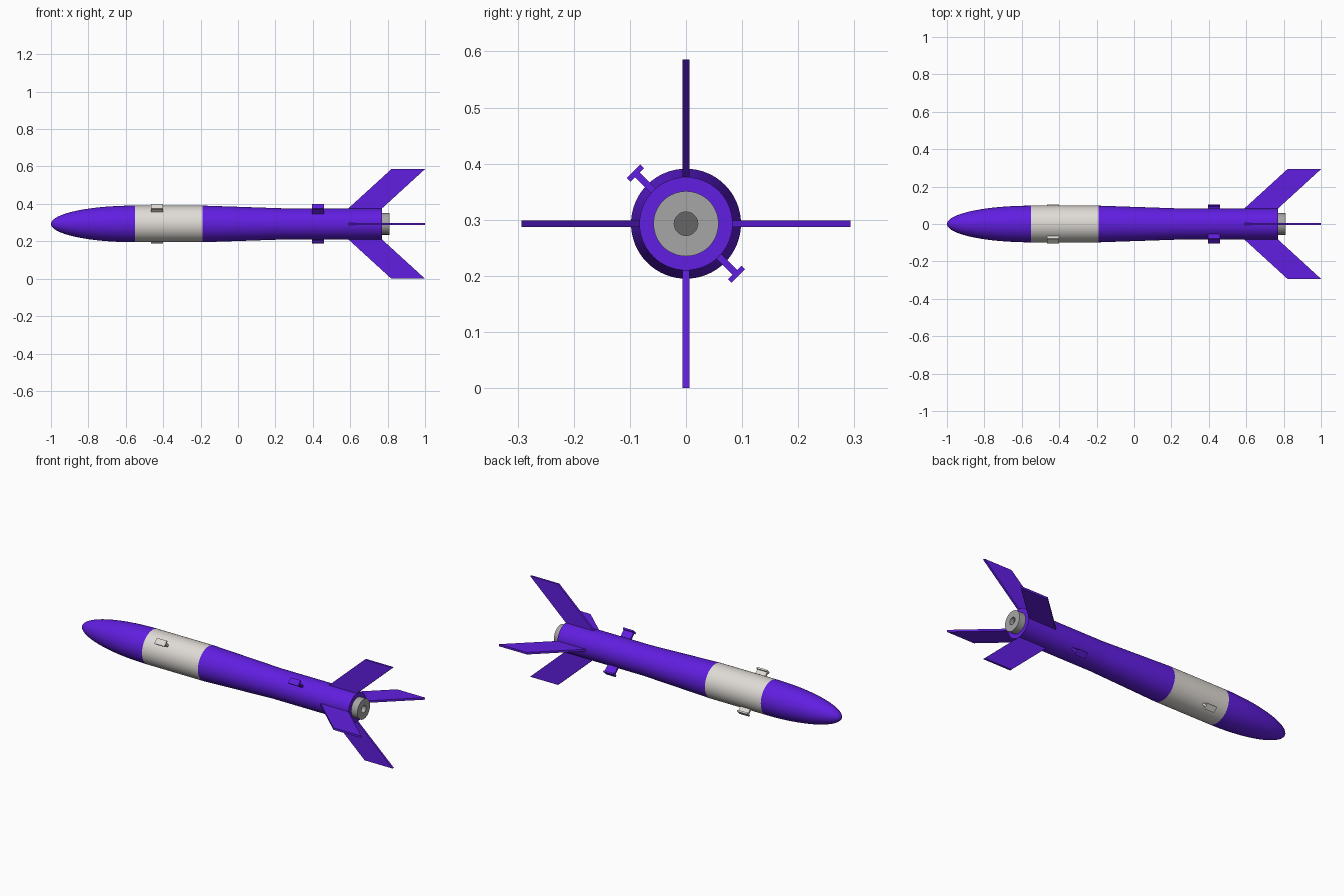
import bpy, bmesh
from math import cos, sin, pi, radians
from mathutils import Matrix

if "Cube" in bpy.data.objects:
    bpy.data.objects.remove(bpy.data.objects["Cube"])

AXIS_Z = 0.293
R_FRONT, R_REAR = 0.098, 0.083


def material(name, rgb):
    m = bpy.data.materials.new(name)
    m.diffuse_color = (*rgb, 1)
    m.use_nodes = True
    m.node_tree.nodes["Principled BSDF"].inputs["Base Color"].default_value = m.diffuse_color
    return m


PURPLE = material("purple", (0.12, 0.013, 0.75))
WHITE = material("off_white", (0.74, 0.71, 0.67))
GREY = material("grey", (0.38, 0.38, 0.38))
DARK = material("dark_grey", (0.13, 0.13, 0.13))


def finish(bm, name, mat, smooth=False):
    bmesh.ops.remove_doubles(bm, verts=bm.verts, dist=1e-6)
    bmesh.ops.recalc_face_normals(bm, faces=bm.faces)
    mesh = bpy.data.meshes.new(name)
    bm.to_mesh(mesh)
    bm.free()
    mesh.materials.append(mat)
    ob = bpy.data.objects.new(name, mesh)
    ob.location.z = AXIS_Z
    bpy.context.collection.objects.link(ob)
    if smooth:
        bpy.ops.object.select_all(action='DESELECT')
        ob.select_set(True)
        bpy.context.view_layer.objects.active = ob
        bpy.ops.object.shade_smooth_by_angle(angle=radians(35))
    return ob


def lathe(name, profile, mat, seg=64):
    """Turn (x, radius) points about the x axis."""
    bm = bmesh.new()
    vs = [bm.verts.new((x, 0, r)) for x, r in profile]
    es = [bm.edges.new(p) for p in zip(vs, vs[1:])]
    bmesh.ops.spin(bm, geom=vs + es, cent=(0, 0, 0), axis=(1, 0, 0),
                   angle=2 * pi, steps=seg, use_merge=True)
    return finish(bm, name, mat, True)


def prism(name, outline, thick, angle, mat):
    """Extrude an (x, radial) outline sideways, then turn it about the body axis."""
    bm = bmesh.new()
    face = bm.faces.new([bm.verts.new((x, -thick / 2, r)) for x, r in outline])
    new = bmesh.ops.extrude_face_region(bm, geom=[face])["geom"]
    bmesh.ops.translate(bm, vec=(0, thick, 0),
                        verts=[v for v in new if isinstance(v, bmesh.types.BMVert)])
    bm.transform(Matrix.Rotation(angle, 4, 'X'))
    return finish(bm, name, mat)


# Body sections
N = 20
nose = [(-0.55 - 0.45 * cos(pi / 2 * i / N), R_FRONT * sin(pi / 2 * i / N))
        for i in range(N + 1)]
lathe("nose_cone", nose + [(-0.55, 0)], PURPLE)
lathe("forward_band", [(-0.55, 0), (-0.55, R_FRONT), (-0.19, R_FRONT), (-0.19, 0)], WHITE)
lathe("tapered_section", [(-0.19, 0), (-0.19, R_FRONT), (0.25, R_REAR), (0.25, 0)], PURPLE)
lathe("tail_tube", [(0.25, 0), (0.25, R_REAR), (0.77, R_REAR), (0.77, 0)], PURPLE)

# Motor nozzle with recessed bore
lathe("nozzle", [(0.76, 0), (0.76, 0.058), (0.81, 0.058), (0.81, 0.021), (0.78, 0.021)], GREY)
lathe("nozzle_bore", [(0.78, 0), (0.78, 0.021), (0.785, 0.021), (0.785, 0)], DARK)

# Four swept fins
for i in range(4):
    prism(f"fin_{i + 1}", [(0.57, 0.065), (0.59, R_REAR), (0.82, 0.293), (1.0, 0.293),
                           (0.77, R_REAR), (0.77, 0.065)], 0.012, i * pi / 2, PURPLE)

# T-shaped launch lugs, a fore and aft pair on opposite diagonals
for place, x, r, mat in (("front", -0.433, R_FRONT, WHITE), ("rear", 0.428, R_REAR, PURPLE)):
    for side, ang in (("upper", pi / 4), ("lower", 5 * pi / 4)):
        def box(r0, r1):
            return [(x - 0.032, r0), (x + 0.032, r0), (x + 0.032, r1), (x - 0.032, r1)]
        prism(f"{place}_{side}_lug_stem", box(r - 0.008, 0.124), 0.012, ang, mat)
        prism(f"{place}_{side}_lug_flange", box(0.123, 0.132), 0.034, ang, mat)
